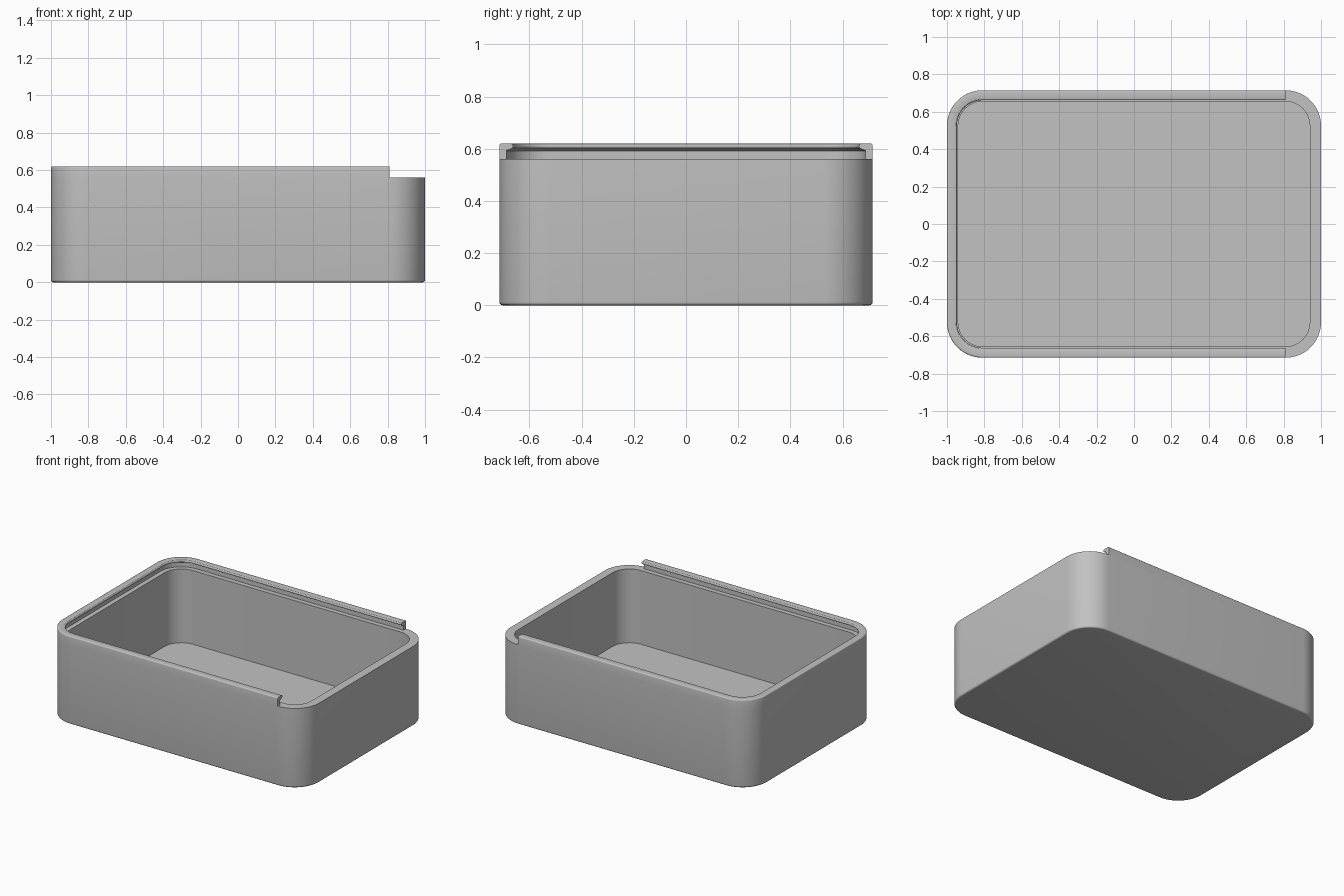
import bpy, bmesh, math

cube = bpy.data.objects.get("Cube")
if cube:
    bpy.data.objects.remove(cube, do_unlink=True)

HALF_X, HALF_Y, RADIUS = 1.0, 0.715, 0.19
RIM, TOP, WALL, FLOOR = 0.56, 0.62, 0.06, 0.04
STEPS = 14

grey = bpy.data.materials.new("plain grey")
grey.use_nodes = True
colour = (0.54, 0.54, 0.54, 1)
grey.diffuse_color = colour
grey.node_tree.nodes["Principled BSDF"].inputs["Base Color"].default_value = colour


def corner(sx, sy, start, inset):
    """Points of one rounded corner, running anticlockwise."""
    cx, cy, r = sx * (HALF_X - RADIUS), sy * (HALF_Y - RADIUS), RADIUS - inset
    angles = [math.radians(start + 90 * i / STEPS) for i in range(STEPS + 1)]
    return [(cx + r * math.cos(a), cy + r * math.sin(a)) for a in angles]


def full_loop(inset):
    return (corner(1, 1, 0, inset) + corner(-1, 1, 90, inset)
            + corner(-1, -1, 180, inset) + corner(1, -1, 270, inset))


def rail_path(inset):
    """Open path round three sides, stopping where the right corners start."""
    x, y = HALF_X - RADIUS, HALF_Y - inset
    return ([(x, y)] + corner(-1, 1, 90, inset)
            + corner(-1, -1, 180, inset) + [(x, -y)])


def arc(cx, cz, r, start, end, n=4):
    """Profile arc as (inset, height) pairs."""
    angles = [math.radians(start + (end - start) * i / n) for i in range(n + 1)]
    return [(cx + r * math.cos(a), cz + r * math.sin(a)) for a in angles]


def sweep(name, profile, path, closed):
    """Skin a profile of (inset, height) pairs along an inset path."""
    bm = bmesh.new()
    rows = [[bm.verts.new((x, y, z)) for x, y in path(inset)]
            for inset, z in profile]
    pairs = list(zip(rows, rows[1:]))
    if not closed:
        pairs.append((rows[-1], rows[0]))
    for low, high in pairs:
        n = len(low)
        for i in range(n if closed else n - 1):
            j = (i + 1) % n
            bm.faces.new((low[i], low[j], high[j], high[i]))
    # Close the underside and floor, or the two rail ends
    if closed:
        caps = [rows[0], rows[-1]]
    else:
        caps = [[row[0] for row in rows], [row[-1] for row in rows]]
    for cap in caps:
        bm.faces.new(cap)
    bmesh.ops.recalc_face_normals(bm, faces=bm.faces)
    mesh = bpy.data.meshes.new(name)
    bm.to_mesh(mesh)
    bm.free()
    mesh.materials.append(grey)
    obj = bpy.data.objects.new(name, mesh)
    bpy.context.collection.objects.link(obj)
    bpy.ops.object.select_all(action='DESELECT')
    obj.select_set(True)
    bpy.context.view_layer.objects.active = obj
    bpy.ops.object.shade_smooth_by_angle(angle=math.radians(30))
    return obj


# Open box with an eased bottom edge
sweep("box_body",
      arc(0.012, 0.012, 0.012, 270, 180) + [(0, RIM), (WALL, RIM), (WALL, FLOOR)],
      full_loop, True)

# Overhanging rail that holds a sliding lid
sweep("lid_rail",
      [(0, RIM)] + arc(0.008, TOP - 0.008, 0.008, 180, 90)
      + arc(0.043, TOP - 0.010, 0.010, 90, -40)
      + [(0.027, 0.592), (0.027, RIM)],
      rail_path, False)
